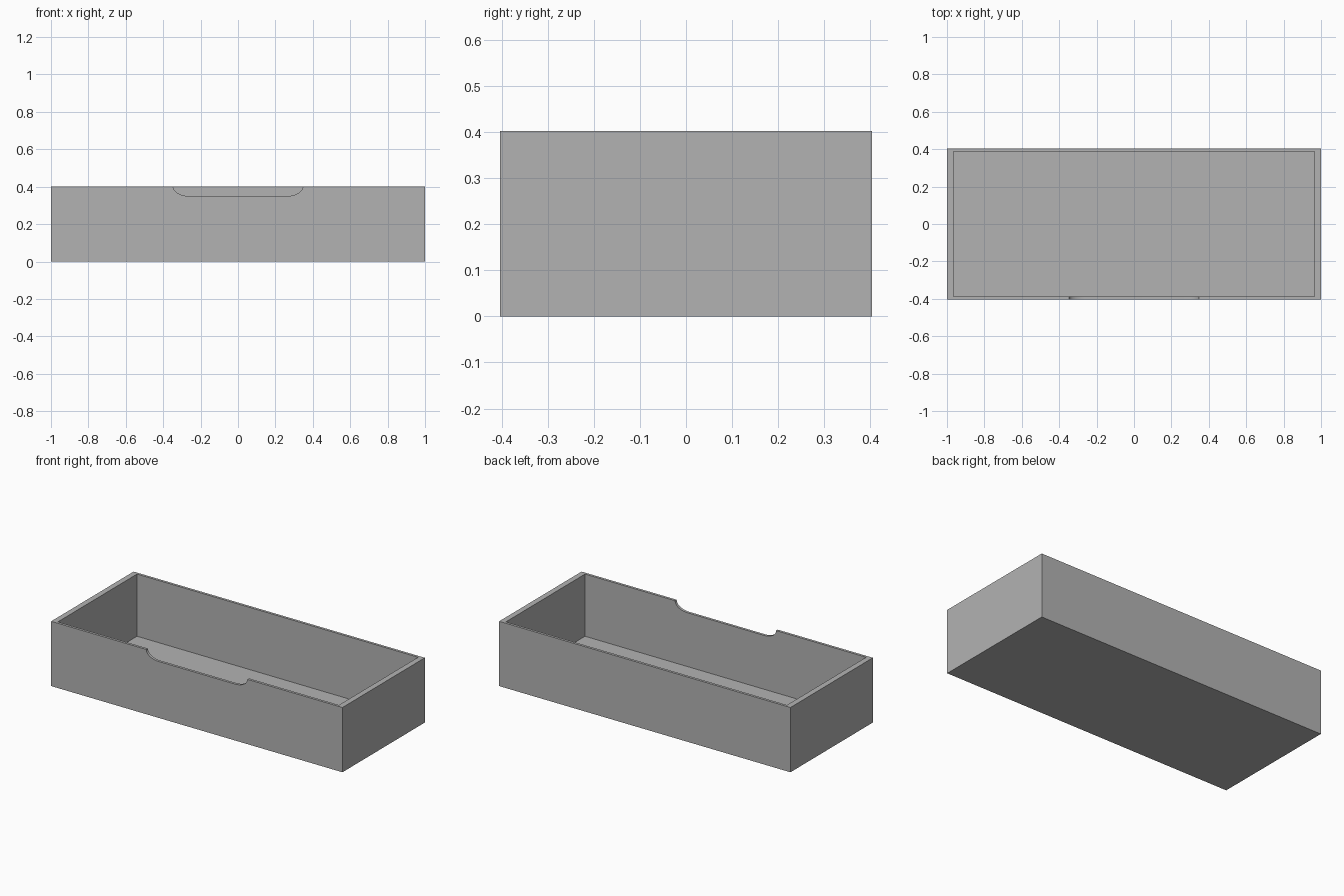
import bpy, bmesh
from math import sin, cos, pi

cube = bpy.data.objects.get("Cube")
if cube:
    bpy.data.objects.remove(cube, do_unlink=True)

# Outer size, wall thicknesses and notch size
HALF_X, HALF_Y, HEIGHT = 1.0, 0.404, 0.402
END_WALL, SIDE_WALL, FLOOR = 0.035, 0.016, 0.016
NOTCH_HALF, NOTCH_DEPTH, CURVE = 0.347, 0.052, 0.085

grey = bpy.data.materials.new("plain grey")
grey.use_nodes = True
colour = (0.45, 0.45, 0.45, 1)
grey.diffuse_color = colour
grey.node_tree.nodes["Principled BSDF"].inputs["Base Color"].default_value = colour


def prism(name, profile, y0, y1):
    """Extrude an x-z outline from y0 to y1."""
    bm = bmesh.new()
    face = bm.faces.new([bm.verts.new((x, y0, z)) for x, z in profile])
    grown = bmesh.ops.extrude_face_region(bm, geom=[face])["geom"]
    moved = [v for v in grown if isinstance(v, bmesh.types.BMVert)]
    bmesh.ops.translate(bm, verts=moved, vec=(0, y1 - y0, 0))
    bmesh.ops.recalc_face_normals(bm, faces=bm.faces)
    mesh = bpy.data.meshes.new(name)
    bm.to_mesh(mesh)
    bm.free()
    mesh.materials.append(grey)
    obj = bpy.data.objects.new(name, mesh)
    bpy.context.collection.objects.link(obj)
    return obj


def rectangle(half, low, high):
    return [(-half, low), (half, low), (half, high), (-half, high)]


def cut(target, cutter):
    """Subtract the cutter, bake the result and discard the cutter."""
    mod = target.modifiers.new("cut", "BOOLEAN")
    mod.operation, mod.solver, mod.object = "DIFFERENCE", "EXACT", cutter
    cutter.hide_render = True
    bpy.context.view_layer.objects.active = target
    bpy.ops.object.modifier_apply(modifier=mod.name)
    bpy.data.objects.remove(cutter, do_unlink=True)


# Open tray: solid block with its inside removed
tray = prism("open_tray", rectangle(HALF_X, 0, HEIGHT), -HALF_Y, HALF_Y)
inner_y = HALF_Y - SIDE_WALL
cut(tray, prism("cavity", rectangle(HALF_X - END_WALL, FLOOR, HEIGHT + 0.2),
                -inner_y, inner_y))

# Finger notch in the front wall, with rounded lower corners
steps = 12
right = [(NOTCH_HALF - CURVE * (1 - cos(a)), HEIGHT - NOTCH_DEPTH * sin(a))
         for a in (i / steps * pi / 2 for i in range(steps + 1))]
left = [(-x, z) for x, z in reversed(right)]
top = HEIGHT + 0.1
outline = [(NOTCH_HALF, top)] + right + left + [(-NOTCH_HALF, top)]
cut(tray, prism("finger_notch", outline, -HALF_Y - 0.1, -inner_y + 0.1))

# Smooth the notch curves, keep the box edges sharp
bpy.ops.object.select_all(action="DESELECT")
tray.select_set(True)
bpy.context.view_layer.objects.active = tray
bpy.ops.object.shade_smooth_by_angle(angle=pi / 6)
